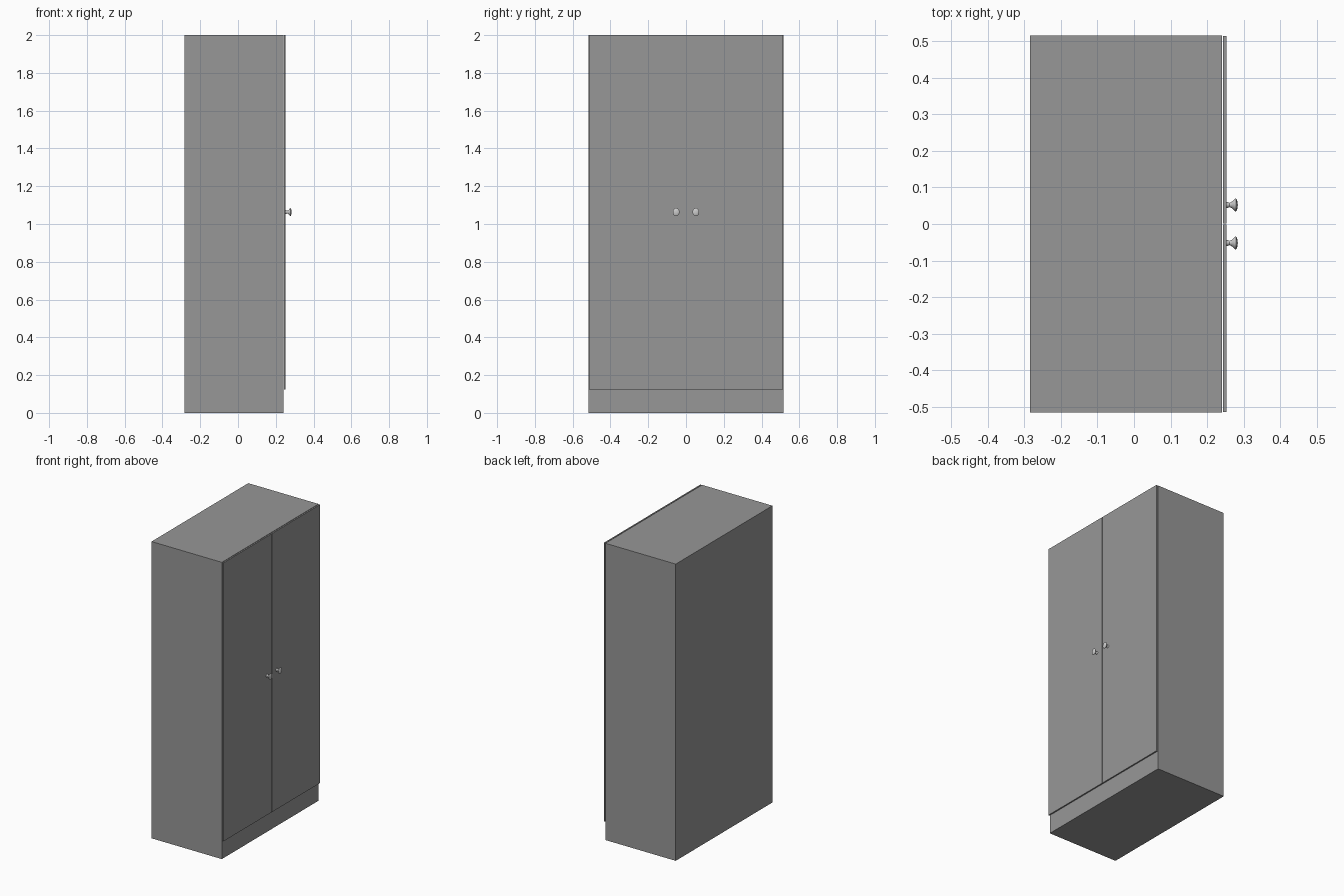
import bpy, bmesh, math
from mathutils import Matrix

if "Cube" in bpy.data.objects:
    bpy.data.objects.remove(bpy.data.objects["Cube"])

# Dark grey paint for the carcass and doors
paint = bpy.data.materials.new("dark_grey")
paint.diffuse_color = (0.31, 0.31, 0.31, 1)
paint.use_nodes = True
paint.node_tree.nodes["Principled BSDF"].inputs["Base Color"].default_value = paint.diffuse_color


def add_object(name, bm):
    bmesh.ops.recalc_face_normals(bm, faces=bm.faces)
    mesh = bpy.data.meshes.new(name)
    bm.to_mesh(mesh)
    bm.free()
    obj = bpy.data.objects.new(name, mesh)
    bpy.context.collection.objects.link(obj)
    return obj


def box(name, lo, hi):
    size = [b - a for a, b in zip(lo, hi)]
    mid = [(a + b) / 2 for a, b in zip(lo, hi)]
    bm = bmesh.new()
    bmesh.ops.create_cube(bm, size=1, matrix=Matrix.Translation(mid) @ Matrix.Diagonal((*size, 1)))
    add_object(name, bm).data.materials.append(paint)


def knob(name, x, y, z, profile, sides=24):
    # Lathe the profile (distance out, radius) around the x axis; slightly oval
    bm = bmesh.new()
    verts = [bm.verts.new((d, r, 0)) for d, r in profile]
    edges = [bm.edges.new(pair) for pair in zip(verts, verts[1:])]
    bmesh.ops.spin(bm, geom=verts + edges, cent=(0, 0, 0), axis=(1, 0, 0),
                   angle=math.tau, steps=sides, use_duplicate=False)
    bmesh.ops.remove_doubles(bm, verts=bm.verts, dist=1e-5)
    bmesh.ops.transform(bm, verts=bm.verts,
                        matrix=Matrix.Translation((x, y, z)) @ Matrix.Diagonal((1, 1, 1.18, 1)))
    obj = add_object(name, bm)
    bpy.ops.object.select_all(action='DESELECT')
    obj.select_set(True)
    bpy.context.view_layer.objects.active = obj
    bpy.ops.object.shade_smooth_by_angle(angle=math.radians(40))


# Cabinet body with flush plinth
box("cabinet_body", (-0.284, -0.515, 0), (0.24, 0.515, 2))

# Two thin doors standing just clear of the body, each with a flared knob
KNOB = [(0, 0), (0, 0.009), (0.004, 0.0075), (0.009, 0.006), (0.013, 0.0075),
        (0.018, 0.012), (0.0235, 0.0175), (0.026, 0.018), (0.0285, 0.0145),
        (0.0303, 0.0075), (0.031, 0)]
for side, s in (("left", -1), ("right", 1)):
    y0, y1 = sorted((s * 0.0012, s * 0.5135))
    box(side + "_door", (0.2435, y0, 0.123), (0.2525, y1, 2))
    knob(side + "_knob", 0.2525, s * 0.052, 1.063, KNOB)
